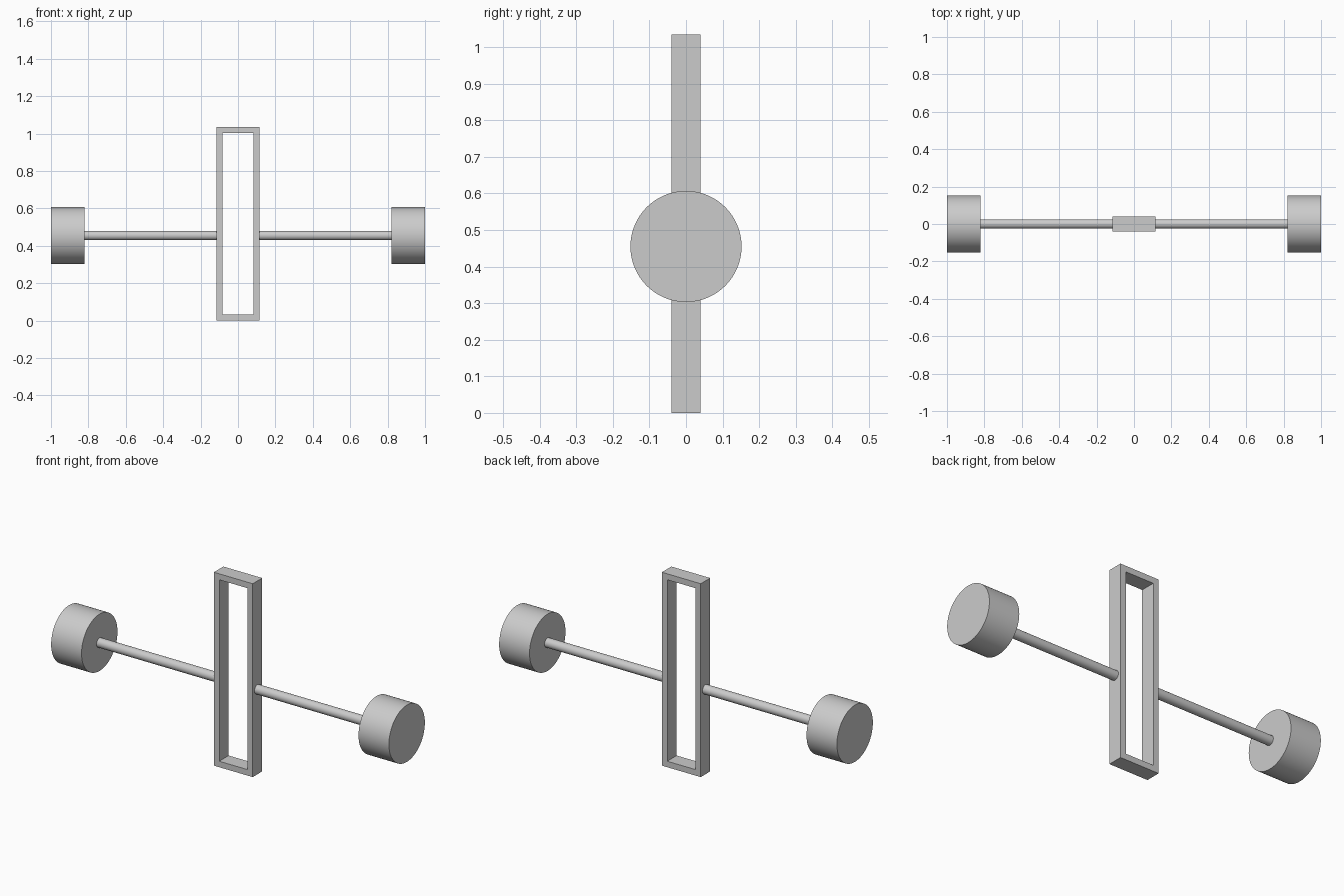
import bpy
import bmesh
import math
from mathutils import Matrix

cube = bpy.data.objects.get("Cube")
if cube:
    bpy.data.objects.remove(cube, do_unlink=True)

# Single grey metal
GREY = (0.6, 0.6, 0.6, 1.0)
metal = bpy.data.materials.new("grey metal")
metal.use_nodes = True
metal.diffuse_color = GREY
metal.node_tree.nodes["Principled BSDF"].inputs["Base Color"].default_value = GREY

AXIS_Z = 0.455      # height of the bar axis
HALF_W, HEIGHT, HALF_D, WALL = 0.115, 1.035, 0.04, 0.032


def add_object(name, bm):
    bmesh.ops.recalc_face_normals(bm, faces=bm.faces)
    mesh = bpy.data.meshes.new(name)
    bm.to_mesh(mesh)
    bm.free()
    mesh.materials.append(metal)
    obj = bpy.data.objects.new(name, mesh)
    bpy.context.collection.objects.link(obj)
    return obj


def cylinder_x(name, x0, x1, radius, sides):
    """Smooth cylinder lying along x from x0 to x1."""
    bm = bmesh.new()
    place = Matrix.Translation(((x0 + x1) / 2, 0, AXIS_Z)) @ Matrix.Rotation(math.pi / 2, 4, "Y")
    bmesh.ops.create_cone(bm, cap_ends=True, segments=sides, radius1=radius,
                          radius2=radius, depth=abs(x1 - x0), matrix=place)
    obj = add_object(name, bm)
    bpy.ops.object.select_all(action="DESELECT")
    bpy.context.view_layer.objects.active = obj
    obj.select_set(True)
    bpy.ops.object.shade_smooth_by_angle(angle=math.radians(30))


# Upright rectangular frame: a ring of quads pushed back to give depth
bm = bmesh.new()
rings = []
for inset in (0, WALL):
    x, low, high = HALF_W - inset, inset, HEIGHT - inset
    rings.append([bm.verts.new((px, -HALF_D, pz))
                  for px, pz in ((-x, low), (x, low), (x, high), (-x, high))])
outer, inner = rings
front = [bm.faces.new((outer[i], outer[(i + 1) % 4], inner[(i + 1) % 4], inner[i]))
         for i in range(4)]
back = bmesh.ops.extrude_face_region(bm, geom=front, use_keep_orig=True)["geom"]
bmesh.ops.translate(bm, vec=(0, 2 * HALF_D, 0),
                    verts=[g for g in back if isinstance(g, bmesh.types.BMVert)])
add_object("frame", bm)

# Bar and end weight on each side
for side, s in (("left", 1), ("right", -1)):
    cylinder_x(side + "_bar", s * (HALF_W - 0.005), s * 0.83, 0.025, 32)
    cylinder_x(side + "_weight", s * 0.82, s * 1.0, 0.152, 64)
